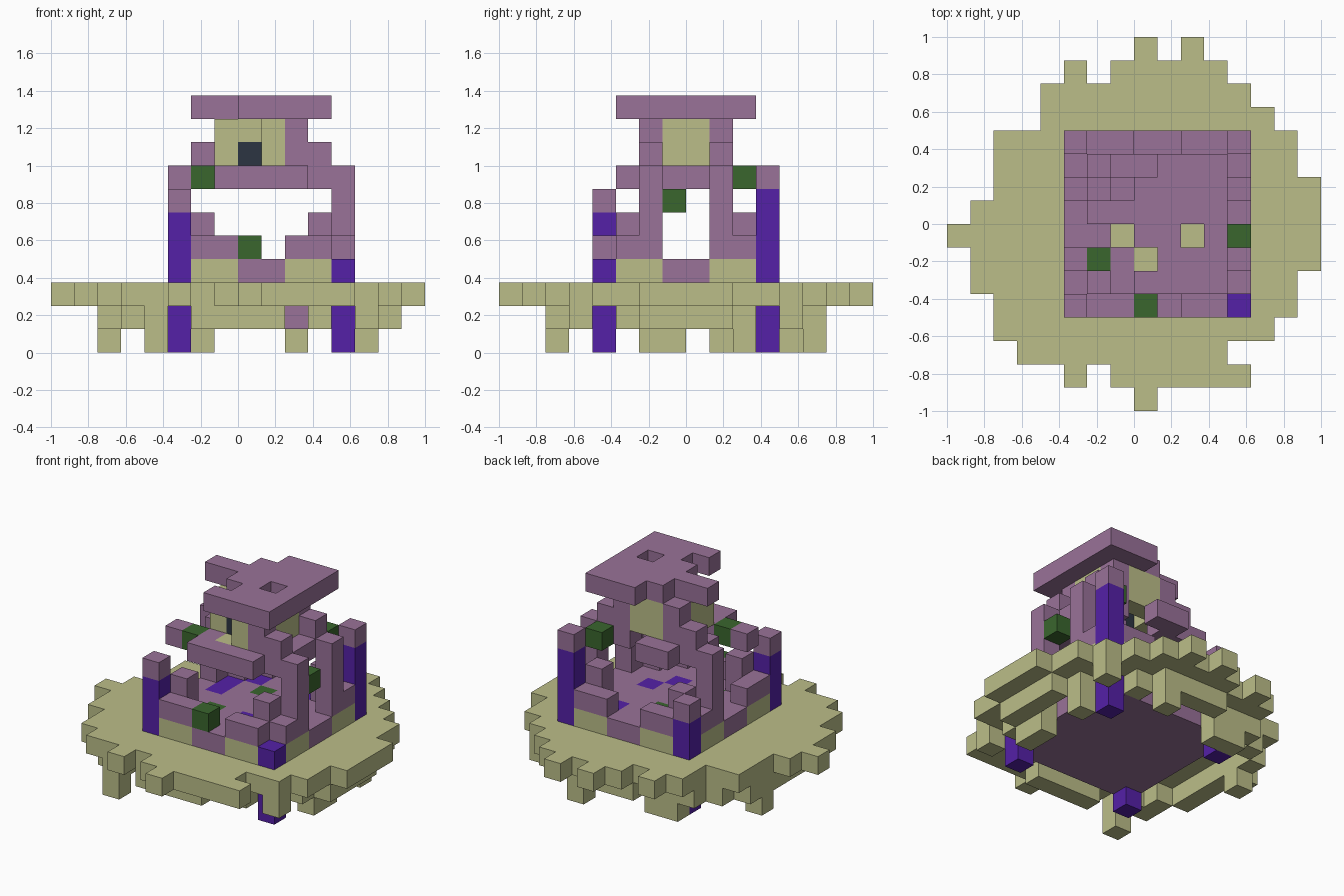
import bpy
import bmesh
from mathutils import Vector

default_cube = bpy.data.objects.get("Cube")
if default_cube:
    bpy.data.objects.remove(default_cube, do_unlink=True)

UNIT = 0.125
COLOURS = {
    "sandstone": (0.50, 0.515, 0.25),
    "mauve": (0.32, 0.168, 0.315),
    "violet": (0.09, 0.015, 0.39),
    "moss": (0.042, 0.133, 0.027),
    "slate": (0.025, 0.036, 0.054),
}


def make_material(name, rgb):
    material = bpy.data.materials.new(name)
    material.use_nodes = True
    colour = (*rgb, 1.0)
    material.diffuse_color = colour
    shader = material.node_tree.nodes["Principled BSDF"]
    shader.inputs["Base Color"].default_value = colour
    return material


materials = [make_material(name, rgb) for name, rgb in COLOURS.items()]
colour_index = {name: index for index, name in enumerate(COLOURS)}
blocks = {}


def span(value):
    """A single index, or an inclusive pair of indices."""
    first, last = value if isinstance(value, tuple) else (value, value)
    return range(first, last + 1)


def fill(part, colour, x, y, z):
    for i in span(x):
        for j in span(y):
            for k in span(z):
                blocks[i, j, k] = (part, colour)


# Ragged island disc, one run of blocks per row from front to back
island_rows = [(8, 8), (7, 12), (3, 11), (2, 13), (2, 14), (1, 14), (1, 15), (0, 15),
               (1, 15), (2, 15), (2, 14), (2, 14), (4, 13), (4, 12), (7, 11), (8, 8)]
for row, run in enumerate(island_rows):
    fill("island", "sandstone", run, row, 2)
for x, y in [(5, 1), (5, 14), (10, 15)]:
    fill("island", "sandstone", x, y, 2)

# Broken ring hanging below the island
for x, y in [(4, 2), ((6, 9), 2), ((3, 4), 3), (11, 3), (13, 3),
             (14, (6, 9)), (13, (5, 7)), (13, 10), (2, (5, 10)), (3, 4), (3, 11),
             ((7, 10), 13), ((4, 6), 12), (11, 12), (13, 12)]:
    fill("under_ring", "sandstone", x, y, 1)

# Stubby feet
for x, y in [(4, 2), ((5, 6), 12), (10, 13), (2, 9), (13, (6, 7)), (13, 10)]:
    fill("feet", "sandstone", x, y, 0)

# Tower foundation and the paved court
fill("foundation", "mauve", (5, 12), (4, 11), 1)
fill("court", "mauve", (6, 11), (5, 10), 3)
for x, y in [(6, 8), (6, 9), (7, 10), (9, 6), (10, 7), (10, 10)]:
    fill("court", "violet", x, y, 3)
for x, y in [(7, 6), (8, 9)]:
    fill("court", "moss", x, y, 3)

# Base course: sandstone walls with a mauve middle on each side
for colour, across, along in [("sandstone", (6, 11), (5, 10)), ("mauve", (8, 9), (7, 8))]:
    for y in (4, 11):
        fill("base_course", colour, across, y, 3)
    for x in (5, 12):
        fill("base_course", colour, x, along, 3)

# Second course and stepped buttresses inside the four corners
for x in (6, 11):
    for y in (5, 10):
        fill("buttresses", "mauve", x, y, (4, 5))
for run in [(6, 7), (10, 11)]:
    for y in (4, 11):
        fill("second_course", "mauve", run, y, 4)
for run in [(5, 6), (9, 10)]:
    for x in (5, 12):
        fill("second_course", "mauve", x, run, 4)
fill("second_course", "moss", 8, 4, 4)

# Corner pillars: violet shafts, most with a mauve cap
for x, y, top, capped in [(5, 4, 5, True), (12, 4, 3, False),
                          (5, 11, 4, True), (12, 11, 6, True)]:
    fill("corner_pillars", "violet", x, y, (0, top))
    if capped:
        fill("corner_pillars", "mauve", x, y, top + 1)

# Slim wall columns carrying the upper storey
for x, y in [(12, 6), (12, 9), (5, 9)]:
    fill("wall_columns", "mauve", x, y, (5, 7))
fill("wall_columns", "moss", 12, 7, 6)

# Upper ring of beams
for x, y in [((7, 10), 5), (11, (6, 9)), ((7, 8), 10), (6, (8, 9)), (5, 6),
             (7, 6), (10, 6), (7, 9), (10, 9)]:
    fill("upper_beams", "mauve", x, y, 7)
for x, y in [(6, 6), (11, 10)]:
    fill("upper_beams", "moss", x, y, 7)
fill("upper_beams", "sandstone", 8, 6, 7)

# Lantern room with mauve corners, sandstone walls and a dark window
for x, y in [(10, 6), (7, 9), (10, 9)]:
    fill("lantern_room", "mauve", x, y, (8, 9))
for x, y in [(11, 6), (11, 9), (6, 9)]:
    fill("lantern_room", "mauve", x, y, 8)
for x, y in [(9, 6), ((7, 8), 7), (7, 8), ((8, 9), 9), (10, (7, 8))]:
    fill("lantern_room", "sandstone", x, y, (8, 9))
fill("lantern_room", "slate", 8, 7, 8)

# Weathered roof slab with a hole
roof_rows = [(8, 11), (9, 11), (8, 11), (6, 11), (8, 11), (9, 11)]
for row, run in enumerate(roof_rows):
    fill("roof_slab", "mauve", run, row + 5, 10)
del blocks[10, 7, 10]


def build_part(part):
    """Skin a part's blocks, keeping only faces open to the air."""
    bm = bmesh.new()
    corners = {}

    def corner(point):
        key = tuple(point)
        if key not in corners:
            x, y, z = key
            corners[key] = bm.verts.new(((x - 8) * UNIT, (y - 8) * UNIT, z * UNIT))
        return corners[key]

    for cell, (owner, colour) in blocks.items():
        if owner != part:
            continue
        for axis in range(3):
            for side in (0, 1):
                neighbour = list(cell)
                neighbour[axis] += 2 * side - 1
                if tuple(neighbour) in blocks:
                    continue
                u, v = (axis + 1) % 3, (axis + 2) % 3
                loop = []
                for du, dv in [(0, 0), (1, 0), (1, 1), (0, 1)]:
                    point = list(cell)
                    point[axis] += side
                    point[u] += du
                    point[v] += dv
                    loop.append(corner(point))
                if not side:
                    loop.reverse()
                face = bm.faces.new(loop)
                face.material_index = colour_index[colour]
    mesh = bpy.data.meshes.new(part)
    bm.to_mesh(mesh)
    bm.free()
    for material in materials:
        mesh.materials.append(material)
    obj = bpy.data.objects.new(part, mesh)
    bpy.context.collection.objects.link(obj)


for part in dict.fromkeys(owner for owner, colour in blocks.values()):
    build_part(part)
